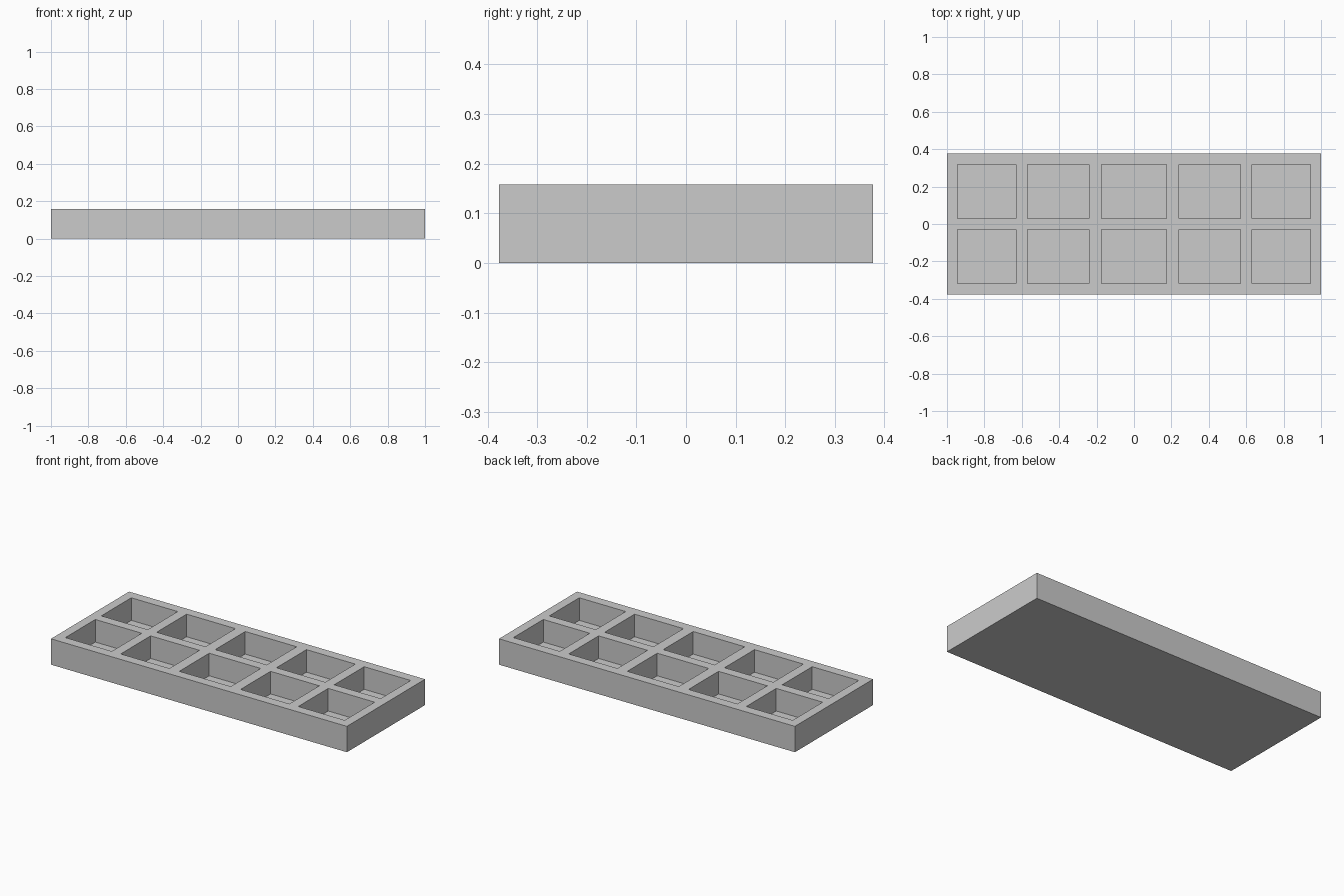
import bpy, bmesh

if "Cube" in bpy.data.objects:
    bpy.data.objects.remove(bpy.data.objects["Cube"])

W, D, H = 1.0, 0.377, 0.158   # half width, half depth, height
FLOOR = 0.02                  # floor thickness of the pockets

# Wall edges across the tray; odd-numbered spans are pockets
xs = [-W, -0.944, -0.63, -0.57, -0.24, -0.174, 0.174, 0.24, 0.57, 0.63, 0.944, W]
ys = [-D, -0.318, -0.029, 0.029, 0.318, D]

bm = bmesh.new()

# Top surface grid of rim and dividers
grid = [[bm.verts.new((x, y, H)) for y in ys] for x in xs]
pockets = []
for i in range(len(xs) - 1):
    for j in range(len(ys) - 1):
        f = bm.faces.new((grid[i][j], grid[i + 1][j], grid[i + 1][j + 1], grid[i][j + 1]))
        if i % 2 and j % 2:
            pockets.append(f)

# Outer walls and underside
rim = [e for e in bm.edges if e.is_boundary]
walls = bmesh.ops.extrude_edge_only(bm, edges=rim)["geom"]
for v in walls:
    if isinstance(v, bmesh.types.BMVert):
        v.co.z = 0
bmesh.ops.holes_fill(bm, edges=[e for e in bm.edges if e.is_boundary], sides=0)

# Sink each pocket down to the floor
for f in pockets:
    new = bmesh.ops.extrude_discrete_faces(bm, faces=[f])["faces"][0]
    for v in new.verts:
        v.co.z = FLOOR

# Merge coplanar faces, fix normals
bmesh.ops.dissolve_limit(bm, angle_limit=0.01, verts=bm.verts, edges=bm.edges)
bmesh.ops.recalc_face_normals(bm, faces=bm.faces)

mesh = bpy.data.meshes.new("compartment_tray")
bm.to_mesh(mesh)
bm.free()
tray = bpy.data.objects.new("compartment_tray", mesh)
bpy.context.collection.objects.link(tray)
